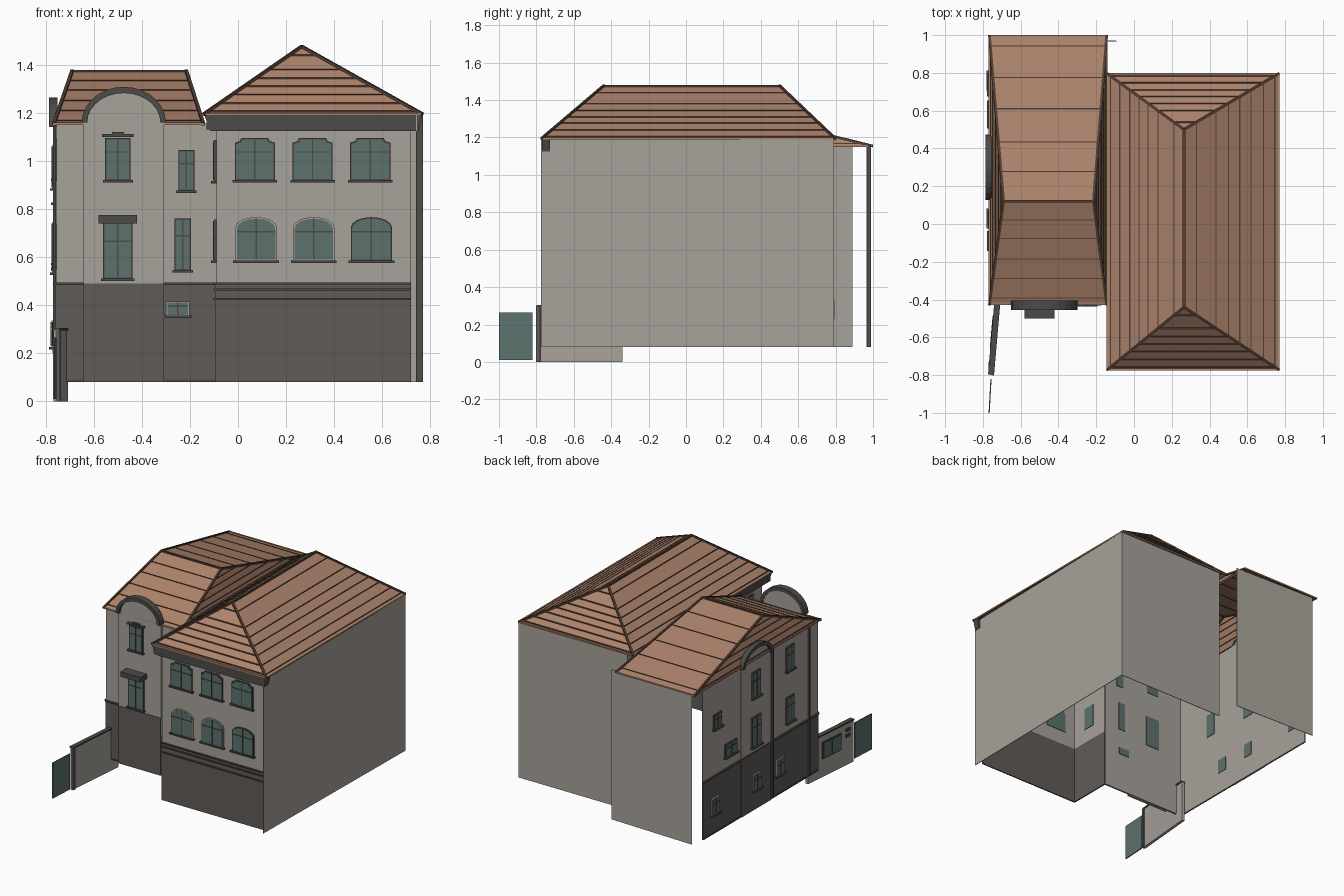
import bpy, bmesh, math
from mathutils import Vector

cube = bpy.data.objects.get("Cube")
if cube:
    bpy.data.objects.remove(cube, do_unlink=True)


def material(name, *rgb):
    m = bpy.data.materials.new(name)
    m.use_nodes = True
    m.diffuse_color = (*rgb, 1)
    m.node_tree.nodes["Principled BSDF"].inputs["Base Color"].default_value = (*rgb, 1)
    return m


PLASTER = material("pale plaster", .39, .36, .325)
STONE = material("dark stone", .115, .105, .097)
TRIM = material("dark trim", .075, .07, .065)
TILE = material("clay tile", .42, .232, .152)
SEAM = material("brown tile seam", .085, .048, .034)
GLASS = material("teal glass", .11, .17, .155)


def make(name, bm, mat):
    bmesh.ops.recalc_face_normals(bm, faces=bm.faces)
    mesh = bpy.data.meshes.new(name)
    bm.to_mesh(mesh)
    bm.free()
    mesh.materials.append(mat)
    ob = bpy.data.objects.new(name, mesh)
    bpy.context.collection.objects.link(ob)
    return ob


# A frame maps (along wall, outward, height) to space
def frame(p, along, out):
    p, along, out = (Vector((*v, 0)) for v in (p, along, out))
    return lambda u, d, z: p + along.normalized() * u + out.normalized() * d + Vector((0, 0, z))


def prism(name, f, outline, d0, d1, mat):
    bm = bmesh.new()
    a = [bm.verts.new(f(u, d0, z)) for u, z in outline]
    b = [bm.verts.new(f(u, d1, z)) for u, z in outline]
    bm.faces.new(a)
    bm.faces.new(b)
    for i in range(len(a)):
        j = (i + 1) % len(a)
        bm.faces.new((a[i], a[j], b[j], b[i]))
    return make(name, bm, mat)


def slab(name, f, u0, u1, z0, z1, d0, d1, mat):
    return prism(name, f, [(u0, z0), (u1, z0), (u1, z1), (u0, z1)], d0, d1, mat)


def bar(name, p, q, w, mat):
    p, q = Vector(p), Vector(q)
    bm = bmesh.new()
    bmesh.ops.create_cube(bm, size=1)
    bmesh.ops.scale(bm, vec=(w, w, (q - p).length + w * .5), verts=bm.verts)
    rot = (q - p).to_track_quat('Z', 'Y').to_matrix()
    bmesh.ops.rotate(bm, matrix=rot, verts=bm.verts)
    bmesh.ops.translate(bm, vec=(p + q) / 2, verts=bm.verts)
    return make(name, bm, mat)


def arc(u, z, rx, rz, n=14):
    return [(u + rx * math.cos(math.pi * i / n), z + rz * math.sin(math.pi * i / n)) for i in range(n + 1)]


def opening(u, z, w, h, top, grow=0):
    l, r, b, t = u - w / 2 - grow, u + w / 2 + grow, z - grow, z + h + grow
    if top == "arch":
        return [(l, b), (r, b)] + arc(u, t - h * .25, w / 2 + grow, h * .25, 8)
    if top == "notch":
        c = w * .13
        return [(l, b), (r, b), (r, t - c), (r - c, t - c * .7), (r - c * 1.4, t),
                (l + c * 1.4, t), (l + c, t - c * .7), (l, t - c)]
    return [(l, b), (r, b), (r, t), (l, t)]


def window(f, u, z, w, h, top="flat", d=0, rim=TRIM, cross=True, sill=True):
    prism("window_frame", f, opening(u, z, w, h, top, .006), d, d + .010, rim)
    prism("window_glass", f, opening(u, z, w, h, top), -.009, d + .012, GLASS)
    if cross:
        slab("window_mullion", f, u - .003, u + .003, z, z + h, d, d + .015, TRIM)
        slab("window_transom", f, u - w / 2, u + w / 2, z + h * .66, z + h * .66 + .006, d, d + .015, TRIM)
    if sill:
        slab("window_sill", f, u - w / 2 - .015, u + w / 2 + .015, z - .014, z - .004, d, d + .022, TRIM)


# Projecting bay with a curved gable and hood
def bay(f, u, half, spring, rise, d):
    top = arc(u, spring, half, rise)
    prism("bay_wall", f, [(u - half, .08), (u + half, .08)] + top, 0, d, PLASTER)
    slab("bay_base", f, u - half, u + half, .08, .49, d, d + .004, STONE)
    outer = arc(u, spring, half + .008, rise + .008)
    inner = arc(u, spring, half - .015, rise - .018)
    prism("bay_hood", f, outer + inner[::-1], -.004, d + .025, TRIM)


# Hipped roof: eave corners run round the roof, two ridge ends
def hip_roof(name, corners, tops, levels):
    corners, tops = [Vector(c) for c in corners], [Vector(t) for t in tops]
    bm = bmesh.new()
    ev = [bm.verts.new(c) for c in corners]
    rv = [bm.verts.new(t) for t in (tops[0], tops[2])]
    ring = [rv[0] if t == tops[0] else rv[1] for t in tops]
    for i in range(4):
        j = (i + 1) % 4
        vs = [ev[i], ev[j], ring[j]]
        if ring[i] != ring[j]:
            vs.append(ring[i])
        bm.faces.new(vs)
    make(name, bm, TILE)
    for i in range(4):
        j = (i + 1) % 4
        bar(name + "_hip_cap", corners[i], tops[i], .014, SEAM)
        bar(name + "_eave", corners[i], corners[j], .010, TILE)
        for t in levels:
            bar(name + "_seam", corners[i].lerp(tops[i], t), corners[j].lerp(tops[j], t), .006, SEAM)
    bar(name + "_ridge_cap", tops[0], tops[2], .014, SEAM)


main = frame((0, -.73), (1, 0), (0, -1))
ret = frame((-.09, 0), (0, 1), (-1, 0))
wing = frame((0, -.41), (1, 0), (0, -1))
side = frame((-.755, 0), (0, 1), (-1, 0))

# Main block walls
for f, a, b in ((main, -.09, .72), (ret, -.73, -.41)):
    slab("main_upper_wall", f, a, b, .49, 1.18, -.005, 0, PLASTER)
    slab("main_lower_wall", f, a, b, .08, .49, -.005, .004, STONE)
    for z in (.425, .465, .49):
        slab("string_course", f, a, b, z - .004, z + .004, 0, .012, TRIM)
right = frame((.745, -.775), (.025, 1.565), (1, 0))
slab("main_right_wall", right, 0, 1.565, .08, 1.19, -.004, 0, PLASTER)
back = frame((0, .79), (1, 0), (0, 1))
slab("main_back_wall", back, -.09, .77, .08, 1.19, -.004, 0, PLASTER)

# Sloped cornice under the main eaves
prism("front_cornice", main, [(-.115, 1.125), (.75, 1.125), (.765, 1.19), (-.14, 1.19)], -.004, .04, TRIM)
slab("return_cornice", ret, -.77, -.41, 1.13, 1.19, 0, .04, TRIM)

# Main windows
for u in (.07, .31, .55):
    window(main, u, .925, .155, .165, "notch")
    plain = u < .5
    window(main, u + .005, .59, .16, .17, "arch", rim=PLASTER if plain else TRIM)
window(ret, -.57, .92, .09, .16)
window(ret, -.57, .59, .09, .16)

# Wing walls, pale inside with dark base plates outside
for f, a, b in ((wing, -.755, -.09), (side, -.41, .89)):
    slab("wing_wall", f, a, b, .08, 1.155, -.005, 0, PLASTER)
    slab("wing_base", f, a, b, .08, .49, 0, .004, STONE)
    slab("wing_string_course", f, a, b, .484, .494, 0, .012, TRIM)
    slab("wing_plinth_edge", f, a, b, .08, .09, 0, .007, TRIM)
rear = frame((-.09, .97), (-.65, .02), (0, 1))
slab("wing_back_wall", rear, 0, .65, .08, 1.15, -.004, 0, PLASTER)
bay(wing, -.475, .167, 1.16, .14, .02)
bay(side, .30, .165, 1.14, .115, .006)

# Wing front windows and door canopy
window(wing, -.50, .925, .095, .165, d=.02)
slab("window_head", wing, -.565, -.435, 1.10, 1.112, .02, .04, TRIM)
slab("window_crown", wing, -.525, -.475, 1.112, 1.12, .02, .035, TRIM)
window(wing, -.50, .515, .11, .225, d=.02)
prism("canopy", wing, [(-.58, .74), (-.42, .74), (-.42, .775), (-.58, .775)], .02, .09, TRIM)
window(wing, -.215, .88, .055, .16)
window(wing, -.23, .55, .055, .205)
window(wing, -.25, .36, .085, .05, d=.004, rim=PLASTER)

# Wing side windows
for u in (.76, .30, .03):
    window(side, u, .23, .075, .1, d=.010 if u == .30 else .004, rim=PLASTER)
for u, z, w, h in ((.58, .58, .12, .08), (.73, .83, .08, .09), (-.09, .56, .075, .17), (-.09, .93, .075, .16)):
    window(side, u, z, w, h)
window(side, .30, .54, .09, .2, d=.006)
window(side, .30, .89, .08, .17, d=.006)

# Downpipes
for u in (-.30, .11):
    bar("downpipe", side(u, .008, .1), side(u, .008, 1.14), .012, TRIM)

# Roofs
a, b = (.265, -.44, 1.475), (.265, .50, 1.475)
hip_roof("main_roof", [(-.14, -.77, 1.195), (.765, -.77, 1.195), (.765, .795, 1.195), (-.14, .795, 1.195)],
         [a, a, b, b], (.04, .16, .29, .41, .53, .66, .87))
a, b = (-.69, .12, 1.372), (-.215, .12, 1.372)
hip_roof("wing_roof", [(-.765, -.425, 1.155), (-.145, -.425, 1.155), (-.145, .995, 1.155), (-.765, .995, 1.155)],
         [a, b, b, a], (.06, .25, .44, .64, .82))

# Garden wall with cap, panels and gate
yard = frame((-.715, -.34), (-.04, -.46), (-1, .087))
slab("garden_wall", yard, 0, .46, 0, .295, -.008, .012, PLASTER)
slab("garden_wall_cap", yard, 0, .46, .295, .305, -.014, .018, TRIM)
slab("garden_wall_post", yard, .44, .462, 0, .3, -.014, .004, STONE)
slab("panel_frame", yard, .14, .33, .13, .25, .012, .019, TRIM)
slab("panel_glass", yard, .15, .32, .14, .24, .012, .021, GLASS)
slab("panel_mullion", yard, .232, .238, .14, .24, .012, .024, TRIM)
for z in (.2, .24):
    slab("wall_plaque", yard, .38, .42, z, z + .02, .012, .02, TRIM)
gate = frame((-.757, -.82), (-.01, -.18), (-1, 0))
slab("gate_panel", gate, 0, .18, .01, .265, -.003, .003, GLASS)
